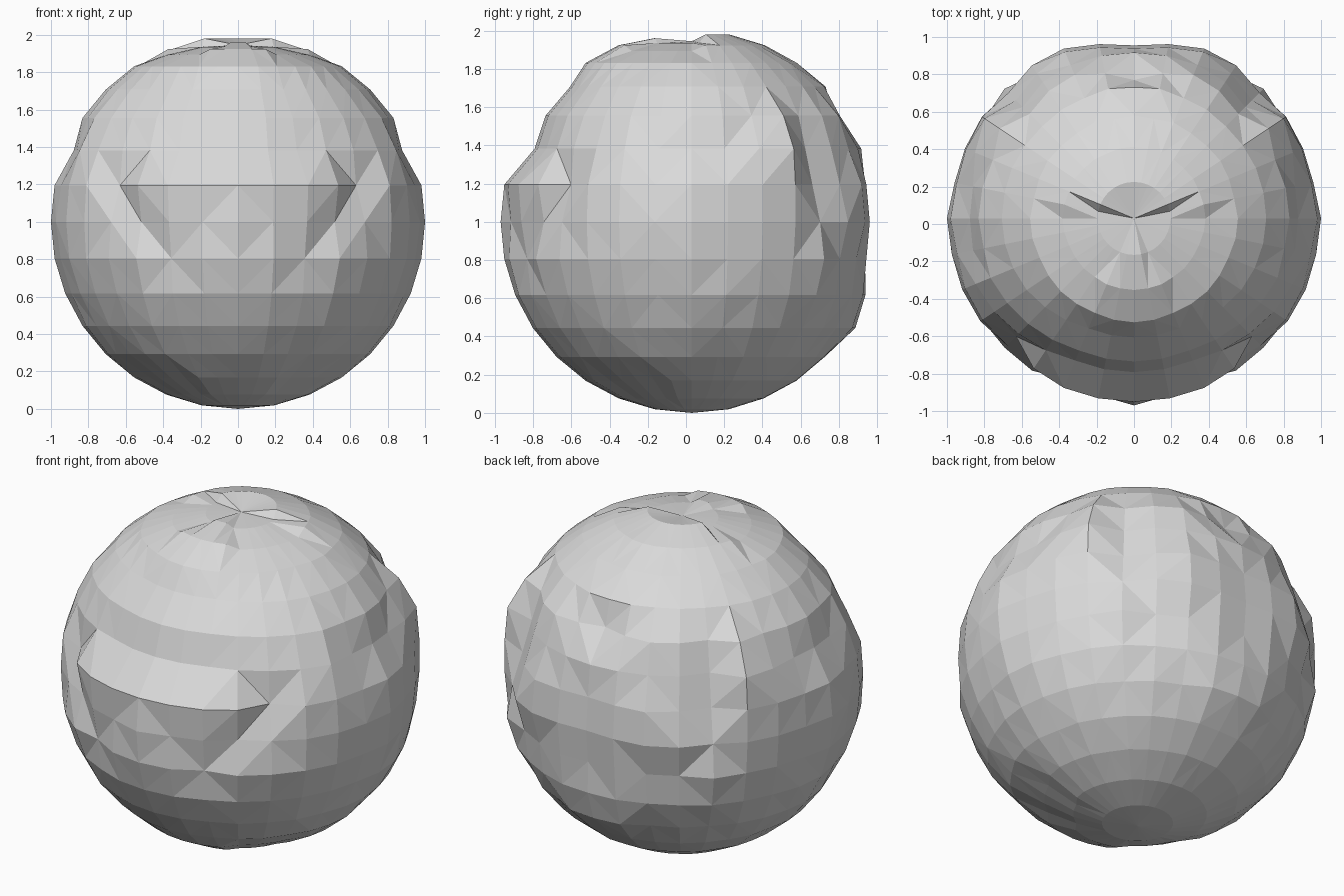
import bpy
import bmesh
import math
import random

cube = bpy.data.objects.get("Cube")
if cube:
    bpy.data.objects.remove(cube, do_unlink=True)

random.seed(4)
SEGMENTS, RINGS = 32, 16
CENTRE_Y = 0.03
FRONT, SIDE, BACK = 0, SEGMENTS // 4, SEGMENTS // 2
EQUATOR = RINGS // 2
LEDGE = EQUATOR + 1
TOP = RINGS


def unevenness(column, ring):
    """Slight random narrowing, kept off the front and side lines and the caps."""
    if column in (FRONT, SIDE) or ring < 2 or ring > TOP - 2:
        return 1
    return 1 - random.uniform(0, 0.018)


factors = {
    (column, ring): unevenness(column, ring)
    for column in range(BACK + 1)
    for ring in range(TOP + 1)
}


def shape(first, last, low, high, factor):
    """Set the width of a patch between two columns and two rings."""
    for column in range(first, last + 1):
        for ring in range(low, high + 1):
            factors[column, ring] = factor


def brow():
    """Forehead set back above the ledge, fading out to the sides."""
    for ring, depth in ((LEDGE + 1, 0.11), (LEDGE + 2, 0.08), (LEDGE + 3, 0.1)):
        for column in range(FRONT, SIDE - 2):
            fade = min(1, (SIDE - 2 - column) / 4)
            factors[column, ring] = 1 - depth * fade


def muzzle():
    """Ledge with grooves slanting down towards the middle."""
    shape(FRONT, 2, LEDGE, LEDGE, 1)
    shape(1, 2, EQUATOR, EQUATOR, 0.965)
    for step in range(3):
        column, ring = 4 - step, LEDGE - step
        shape(column, column, ring, ring, 0.91 + step * 0.02)
    shape(4, 4, EQUATOR, EQUATOR, 0.96)


def sides():
    shape(SIDE - 1, SIDE + 1, LEDGE + 1, LEDGE + 1, 0.95)
    shape(SIDE + 1, SIDE + 3, EQUATOR - 1, EQUATOR, 0.978)


def rear():
    """Ridges behind the sides, with a groove and a flattened back between them."""
    ridge, groove = SIDE + 3, SIDE + 4
    shape(ridge, ridge, LEDGE + 1, LEDGE + 2, 1.04)
    shape(groove, groove, EQUATOR, LEDGE + 2, 0.95)
    shape(groove, groove, LEDGE, LEDGE + 1, 0.91)
    shape(groove + 1, groove + 1, LEDGE, LEDGE + 1, 0.95)
    shape(groove + 1, BACK, EQUATOR - 1, EQUATOR - 1, 0.95)
    shape(BACK - 1, BACK, EQUATOR, LEDGE, 0.95)
    shape(BACK, BACK, EQUATOR - 1, LEDGE, 0.925)
    shape(BACK - 2, BACK, LEDGE + 1, LEDGE + 1, 0.96)
    # pocket under the crown, with a crease above it
    shape(BACK - 1, BACK, LEDGE + 2, LEDGE + 2, 0.95)
    shape(BACK, BACK, LEDGE + 2, LEDGE + 2, 0.89)
    shape(BACK - 1, BACK - 1, LEDGE + 4, LEDGE + 4, 0.975)


def underside():
    """Hollows under the front, and a swell low on the back."""
    shape(3, SIDE - 2, 2, 3, 0.92)
    shape(BACK - 1, BACK, EQUATOR - 3, EQUATOR - 3, 1.03)


def sink(column, ring):
    """Depth of the hollows on either side of the crown."""
    if ring == TOP:
        return 0.055
    if ring == TOP - 1 and column < SIDE + 2:
        return 0.02 if column < 2 else 0.045
    if ring == TOP - 2 and 3 <= column <= SIDE:
        return 0.03
    return 0


for part in (brow, muzzle, sides, rear, underside):
    part()

# Lumpy ball
bm = bmesh.new()
bmesh.ops.create_uvsphere(bm, u_segments=SEGMENTS, v_segments=RINGS, radius=1)
for v in bm.verts:
    x, y, z = v.co
    ring = round(math.acos(max(-1, min(1, -z))) / math.pi * RINGS)
    column = round(math.atan2(abs(x), -y) / math.pi * BACK)
    scale = factors[column, ring]
    v.co = (x * scale, y * scale + CENTRE_Y, z + 1 - sink(column, ring))
bmesh.ops.triangulate(bm, faces=bm.faces[:])
bmesh.ops.recalc_face_normals(bm, faces=bm.faces[:])

mesh = bpy.data.meshes.new("lumpy_ball")
bm.to_mesh(mesh)
bm.free()
ball = bpy.data.objects.new("lumpy_ball", mesh)
bpy.context.collection.objects.link(ball)

# Plain grey
grey = bpy.data.materials.new("light_grey")
grey.use_nodes = True
colour = (0.7, 0.7, 0.7, 1)
grey.diffuse_color = colour
for node in grey.node_tree.nodes:
    if node.type == "BSDF_PRINCIPLED":
        node.inputs["Base Color"].default_value = colour
mesh.materials.append(grey)
